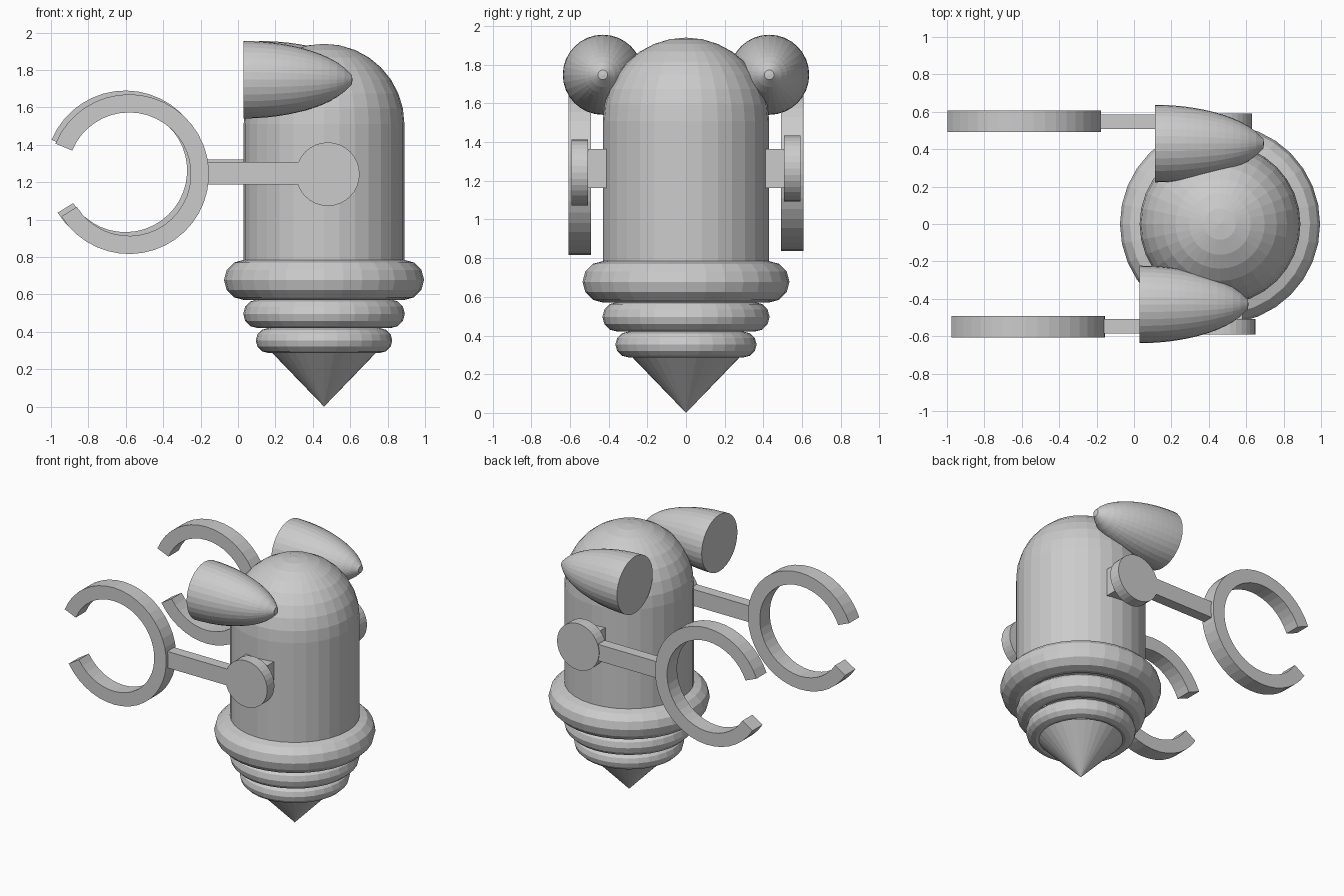
import bpy, bmesh
from math import cos, sin, pi, radians
from mathutils import Matrix

if "Cube" in bpy.data.objects:
    bpy.data.objects.remove(bpy.data.objects["Cube"])

CX = 0.46      # axis of the body
SEG = 32


def finish(name, bm, matrix=Matrix()):
    bmesh.ops.remove_doubles(bm, verts=bm.verts, dist=1e-5)
    bmesh.ops.recalc_face_normals(bm, faces=bm.faces)
    bm.transform(matrix)
    me = bpy.data.meshes.new(name)
    bm.to_mesh(me)
    bm.free()
    ob = bpy.data.objects.new(name, me)
    bpy.context.collection.objects.link(ob)
    return ob


def lathe(name, profile, matrix=None, closed=False):
    """Spin (radius, z) points around z."""
    bm = bmesh.new()
    vs = [bm.verts.new((r, 0, z)) for r, z in profile]
    pairs = list(zip(vs, vs[1:])) + ([(vs[-1], vs[0])] if closed else [])
    es = [bm.edges.new(p) for p in pairs]
    bmesh.ops.spin(bm, geom=vs + es, cent=(0, 0, 0), axis=(0, 0, 1),
                   angle=2 * pi, steps=SEG, use_merge=False)
    return finish(name, bm, matrix or Matrix.Translation((CX, 0, 0)))


def box(name, x0, x1, y0, y1, z0, z1):
    bm = bmesh.new()
    bmesh.ops.create_cube(bm, size=1)
    m = Matrix.Translation(((x0 + x1) / 2, (y0 + y1) / 2, (z0 + z1) / 2))
    return finish(name, bm, m @ Matrix.Diagonal((x1 - x0, y1 - y0, z1 - z0, 1)))


def claw(name, x, y, z):
    """Open flat ring in the xz plane."""
    bm = bmesh.new()
    n, a0, a1 = 36, radians(-148), radians(157.5)
    rows = []
    for i in range(n + 1):
        a = a0 + (a1 - a0) * i / n
        rows.append([bm.verts.new((x + r * cos(a), y + d, z + r * sin(a)))
                     for r, d in ((.33, -.058), (.427, -.058), (.427, .058), (.33, .058))])
    for p, q in zip(rows, rows[1:]):
        for k in range(4):
            j = (k + 1) % 4
            bm.faces.new((p[k], p[j], q[j], q[k]))
    bm.faces.new(rows[0])
    bm.faces.new(rows[-1])
    return finish(name, bm)


# body and domed head
R = 0.43
lathe("body", [(0, .68), (R, .68), (R, 1.51), (0, 1.51)])
lathe("head_dome", [(R * cos(i * pi / 16), 1.51 + R * sin(i * pi / 16)) for i in range(8)] + [(0, 1.94)])

# stacked round rings and pointed base
for name, outer, z0, z1 in (("large_ring", .535, .57, .785),
                            ("middle_ring", .432, .42, .573),
                            ("small_ring", .365, .287, .42)):
    m, zc = (z1 - z0) / 2, (z0 + z1) / 2
    lathe(name, [(outer - m + m * cos(i * pi / 6), zc + m * sin(i * pi / 6)) for i in range(12)], closed=True)
lathe("base_cone", [(0, 0), (.278, .288), (0, .288)])

# side parts: the far side sits slightly back and up
for label, s, dx, dz, ex in (("front", -1, 0, 0, .03), ("back", 1, -.02, .02, .113)):
    # bullet shaped pod, flat end facing -x
    pts = [(0, 0)] + [(.207 * (1 - (i / 14) ** 2) ** .6, .582 * i / 14) for i in range(14)]
    pts += [(.025, .579), (0, .582)]
    lathe(label + "_pod", pts, Matrix.Translation((ex, s * .43, 1.748)) @ Matrix.Rotation(pi / 2, 4, 'Y'))
    # shoulder block, disc, arm and claw
    y0, y1 = sorted((s * .38, s * .515))
    box(label + "_shoulder_block", .36, .58, y0, y1, 1.163, 1.365)
    lathe(label + "_shoulder_disc", [(0, -.042), (.17, -.042), (.17, .042), (0, .042)],
          Matrix.Translation((.48 + dx, s * .549, 1.243 + dz)) @ Matrix.Rotation(pi / 2, 4, 'X'))
    y0, y1 = sorted((s * .508, s * .586))
    box(label + "_arm", -.19 + dx, .42 + dx, y0, y1, 1.188 + dz * .7, 1.308 + dz * .7)
    claw(label + "_claw", -.582 + dx, s * .55, 1.243 + dz)
